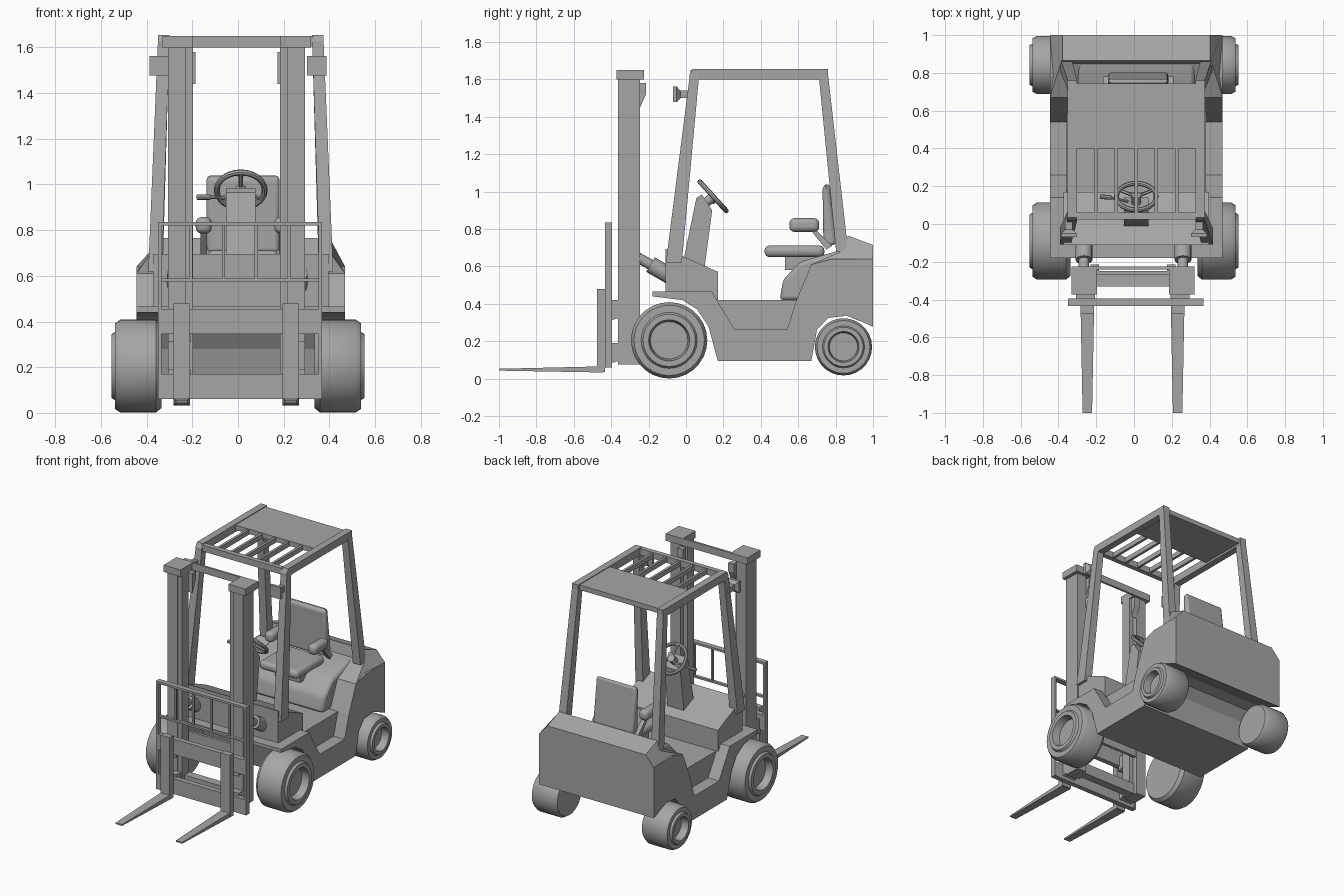
import bpy, bmesh, math
from mathutils import Vector

if "Cube" in bpy.data.objects:
    bpy.data.objects.remove(bpy.data.objects["Cube"], do_unlink=True)

grey = bpy.data.materials.new("plain_grey")
grey.use_nodes = True
grey.diffuse_color = (0.38, 0.38, 0.38, 1)
grey.node_tree.nodes["Principled BSDF"].inputs["Base Color"].default_value = (0.38, 0.38, 0.38, 1)
smooth = []
SIDES = (("right", -1), ("left", 1))


def finish(name, bm, bevel=0, segs=1, round_shade=False):
    bmesh.ops.recalc_face_normals(bm, faces=bm.faces)
    me = bpy.data.meshes.new(name)
    bm.to_mesh(me)
    bm.free()
    me.materials.append(grey)
    ob = bpy.data.objects.new(name, me)
    bpy.context.collection.objects.link(ob)
    if bevel:
        mod = ob.modifiers.new("bevel", "BEVEL")
        mod.width, mod.segments = bevel, segs
    if round_shade:
        smooth.append(ob)
    return ob


def loft(name, rings, **kw):
    """Closed solid through rings of equal point count."""
    bm = bmesh.new()
    rows = [[bm.verts.new(p) for p in ring] for ring in rings]
    n = len(rows[0])
    for a, b in zip(rows, rows[1:]):
        for i in range(n):
            j = (i + 1) % n
            bm.faces.new((a[i], a[j], b[j], b[i]))
    bm.faces.new(rows[0])
    bm.faces.new(rows[-1])
    return finish(name, bm, **kw)


def prism(name, pts, x0, x1, **kw):
    return loft(name, [[(x, y, z) for y, z in pts] for x in (x0, x1)], **kw)


def beam(name, a, b, size_a, size_b=None, **kw):
    """Upright bar with level ends."""
    rings = []
    for (x, y, z), (w, d) in ((a, size_a), (b, size_b or size_a)):
        rings.append([(x + i * w / 2, y + j * d / 2, z) for i, j in ((-1, -1), (1, -1), (1, 1), (-1, 1))])
    return loft(name, rings, **kw)


def box(name, x, y, z, **kw):
    return prism(name, [(y[0], z[0]), (y[1], z[0]), (y[1], z[1]), (y[0], z[1])], *x, **kw)


def rod(name, a, b, r, n=12):
    a, b = Vector(a), Vector(b)
    q = (b - a).to_track_quat("Z", "Y")
    ring = [q @ Vector((r * math.cos(t * math.tau / n), r * math.sin(t * math.tau / n), 0)) for t in range(n)]
    return loft(name, [[p + c for p in ring] for c in (a, b)], round_shade=True)


def wheel(name, side, y, z, scale):
    profile = [(.02, .336), (.185, .336), (.204, .36), (.204, .515), (.188, .538), (.15, .538),
               (.14, .553), (.11, .553), (.1, .5), (.02, .5)]
    n = 28
    rings = [[(side * x, y + r * scale * math.cos(k * math.tau / n), z + r * scale * math.sin(k * math.tau / n))
              for k in range(n)] for r, x in profile]
    loft(name, rings, round_shade=True)


for side, s in SIDES:
    wheel(side + "_front_wheel", s, -.09, .205, 1)
    wheel(side + "_rear_wheel", s, .842, .17, .75)

# Chassis: core plus side skins with a step notch
C = .012
under = [(-.18, .465), (-.18, .44), (-.02, .42), (.06, .37), (.12, .28), (.17, .095),
         (.67, .095), (.7, .26), (.76, .325), (.85, .335), (.85, .42)]
prism("chassis", under + [(.165, .42), (.14, .465)], C - .37, C + .37)
notched = under + [(.59, .42), (.54, .262), (.26, .262), (.165, .42), (.14, .465)]
for side, s in SIDES:
    prism(side + "_step_skin", notched, C + s * .37, C + s * .457)

# Front cowl and seat hood
prism("cowl", [(-.11, .465), (-.11, .695), (.17, .572), (.17, .42), (.12, .42)], C - .385, C + .385)
prism("seat_hood", [(.5, .42), (.52, .53), (.61, .625), (.8, .68), (.87, .69), (.87, .42)],
      C - .31, C + .31, bevel=.02, segs=2, round_shade=True)

# Counterweight
prism("counterweight", [(.59, .42), (.67, .61), (.78, .64), (1, .64), (1, .277), (.95, .3), (.85, .34),
                        (.76, .325), (.7, .26), (.66, .3)], C - .457, C + .457)
top = [(.67, .61, .457), (1, .64, .457), (1, .715, .39), (.865, .765, .39), (.85, .69, .4)]
loft("counterweight_top", [[(C + s * w, y, z) for y, z, w in top] for s in (-1, 1)])

# Overhead guard
for side, s in SIDES:
    beam(side + "_front_pillar", (C + s * .375, -.065, .62), (C + s * .338, .045, 1.62), (.06, .085), (.05, .05))
    beam(side + "_rear_pillar", (C + s * .37, .835, .68), (C + s * .338, .735, 1.62), (.06, .065), (.05, .05))
    prism(side + "_roof_rail", [(.018, 1.6), (.018, 1.625), (.035, 1.655), (.76, 1.655), (.76, 1.6)],
          C + s * .313, C + s * .363)
    # Work lamps
    x = s * .345
    loft(side + "_lamp", [[(x + i * h, y, 1.52 + j * h) for i, j in ((-1, -1), (1, -1), (1, 1), (-1, 1))]
                          for y, h in ((-.07, .042), (-.05, .042), (-.03, .02), (.03, .02))])
box("roof_plate", (C - .32, C + .32), (.4, .745), (1.615, 1.65))
box("roof_front_bar", (C - .32, C + .32), (.025, .06), (1.605, 1.65))
for i in range(1, 6):
    x = C - .32 + i * .64 / 6
    box("roof_slat", (x - .009, x + .009), (.05, .41), (1.61, 1.645))

# Steering column, wheel and lever
prism("steering_column", [(-.02, .6), (.055, .965), (.085, .985), (.14, .9), (.1, .6)], C - .065, C + .065)
axis = Vector((0, .74, .67))
hub = Vector((C, .145, .975))
bpy.ops.mesh.primitive_torus_add(major_segments=24, minor_segments=8, major_radius=.105, minor_radius=.013,
                                 location=hub, rotation=axis.to_track_quat("Z", "Y").to_euler())
ring = bpy.context.object
ring.name = "steering_wheel"
ring.data.materials.append(grey)
smooth.append(ring)
rod("steering_hub", hub - axis * .07, hub + axis * .01, .025)
for a in (90, 210, 330):
    a = math.radians(a)
    rod("steering_spoke", hub, hub + .105 * (Vector((math.cos(a), 0, 0)) + math.sin(a) * Vector((0, -.67, .74))), .009, 6)
rod("direction_lever", (-.03, .12, .94), (-.13, .14, .945), .007, 8)
rod("lever_grip", (-.12, .14, .945), (-.18, .145, .945), .012, 8)

# Seat
S = .022
soft = dict(bevel=.027, segs=4, round_shade=True)
box("seat_cushion", (S - .155, S + .155), (.42, .74), (.65, .712), **soft)
prism("seat_back", [(.735, .7), (.73, 1.03), (.765, 1.045), (.805, .72)], S - .16, S + .16, **soft)
box("seat_mount", (S - .1, S + .1), (.53, .76), (.58, .665))
for side, s in SIDES:
    x = S + s * .172
    box(side + "_armrest", (x - .035, x + .035), (.553, .712), (.785, .858), **soft)
    prism(side + "_armrest_bracket", [(.67, .79), (.7, .79), (.78, .71), (.75, .69)], x - .015, x + .015)

# Mast
M = -.006
for side, s in SIDES:
    def span(a, b):
        return (M + s * a, M + s * b)
    box(side + "_mast_rail", span(.222, .3), (-.363, -.246), (.075, 1.64))
    box(side + "_inner_rail", span(.19, .225), (-.355, -.28), (.08, 1.62))
    box(side + "_mast_cap", span(.19, .325), (-.372, -.232), (1.6, 1.65))
    prism(side + "_mast_bracket", [(-.25, 1.58), (-.214, 1.58), (-.214, 1.52), (-.25, 1.44)], *span(.18, .225))
    # Carriage brackets and tilt cylinders
    for z in (.1, .33):
        prism(side + "_carriage_bracket", [(-.41, z - .02), (-.34, z), (-.34, z + .09), (-.41, z + .09)], *span(.2, .3))
    x = C - .015 + s * .262
    rod(side + "_tilt_cylinder", (x, -.19, .61), (x, -.06, .535), .045, 16)
    rod(side + "_tilt_rod", (x, -.27, .655), (x, -.15, .587), .028)
box("mast_top_bar", (M - .325, M + .325), (-.24, -.225), (1.6, 1.65))
box("mast_bottom_bar", (M - .23, M + .23), (-.33, -.27), (.08, .16))
box("mast_middle_bar", (M - .23, M + .23), (-.27, -.25), (.36, .45))

# Carriage and load guard
box("carriage_lower_bar", (-.345, .36), (-.433, -.397), (.06, .17))
box("carriage_upper_bar", (-.345, .36), (-.433, -.397), (.345, .455))
for x in (-.342, .36):
    box("guard_side_post", (x - .008, x + .008), (-.433, -.395), (.06, .835))
for i in range(1, 5):
    x = -.349 + i * .143
    box("guard_bar", (x - .007, x + .007), (-.422, -.406), (.58, .83))
box("guard_top_bar", (-.349, .367), (-.433, -.395), (.82, .835))
box("guard_low_bar", (-.349, .367), (-.425, -.403), (.575, .588))

# Forks
for side, s in SIDES:
    x = -.008 + s * .239
    box(side + "_fork_shank", (x - .036, x + .036), (-.475, -.433), (.035, .48))
    rings = [[(x + i * w, y, z) for i, z in ((-1, lo), (1, lo), (1, hi), (-1, hi))]
             for y, w, lo, hi in ((-.44, .036, .033, .066), (-1, .025, .043, .053))]
    loft(side + "_fork_blade", rings)

# Smooth shading with sharp edges kept
bpy.ops.object.select_all(action="DESELECT")
for ob in smooth:
    ob.select_set(True)
bpy.context.view_layer.objects.active = smooth[0]
bpy.ops.object.shade_smooth_by_angle(angle=math.radians(35))
